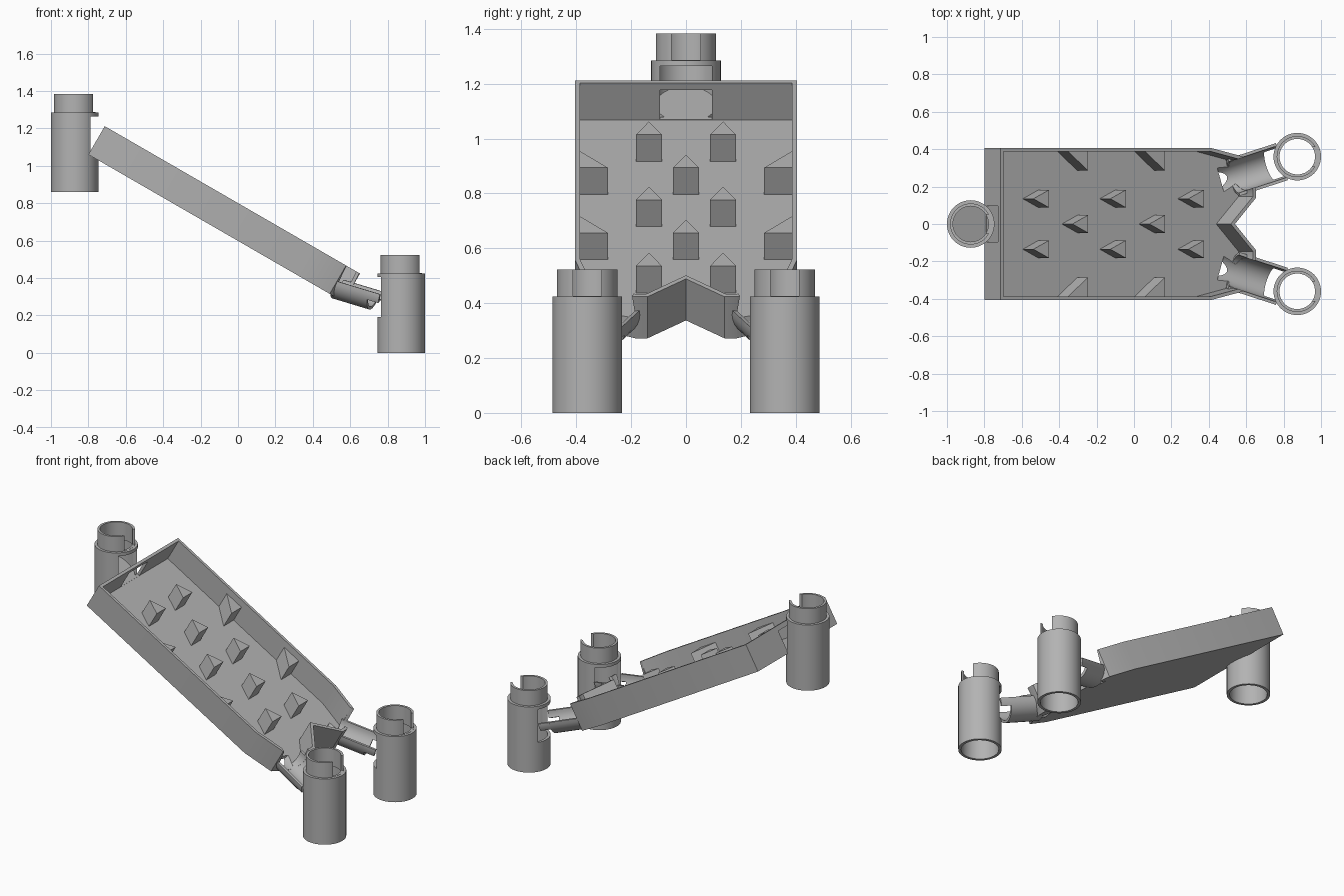
import bpy, bmesh
from math import sin, cos, pi, radians
from mathutils import Matrix, Vector

if "Cube" in bpy.data.objects:
    bpy.data.objects.remove(bpy.data.objects["Cube"])

grey = bpy.data.materials.new("plain grey")
grey.use_nodes = True
grey.diffuse_color = (0.45, 0.45, 0.45, 1)
grey.node_tree.nodes["Principled BSDF"].inputs["Base Color"].default_value = (0.45, 0.45, 0.45, 1)


def finish(name, bm, matrix=Matrix()):
    bmesh.ops.recalc_face_normals(bm, faces=bm.faces)
    mesh = bpy.data.meshes.new(name)
    bm.to_mesh(mesh)
    bm.free()
    mesh.transform(matrix)
    mesh.materials.append(grey)
    obj = bpy.data.objects.new(name, mesh)
    bpy.context.collection.objects.link(obj)
    return obj


def prism(name, points, vector, matrix=Matrix()):
    """Extrude a closed outline of 3D points along a vector."""
    bm = bmesh.new()
    face = bm.faces.new([bm.verts.new(p) for p in points])
    out = bmesh.ops.extrude_face_region(bm, geom=[face], use_keep_orig=True)
    verts = [v for v in out["geom"] if isinstance(v, bmesh.types.BMVert)]
    bmesh.ops.translate(bm, verts=verts, vec=Vector(vector))
    return finish(name, bm, matrix)


def box(name, lo, hi, matrix=Matrix()):
    base = [(lo[0], lo[1], lo[2]), (hi[0], lo[1], lo[2]), (hi[0], hi[1], lo[2]), (lo[0], hi[1], lo[2])]
    return prism(name, base, (0, 0, hi[2] - lo[2]), matrix)


def cut(obj, cutter):
    mod = obj.modifiers.new("cut", "BOOLEAN")
    mod.operation, mod.solver, mod.object = "DIFFERENCE", "EXACT", cutter
    bpy.context.view_layer.objects.active = obj
    bpy.ops.object.modifier_apply(modifier=mod.name)
    bpy.data.objects.remove(cutter)


def smooth(obj):
    bpy.ops.object.select_all(action="DESELECT")
    obj.select_set(True)
    bpy.context.view_layer.objects.active = obj
    bpy.ops.object.shade_smooth_by_angle(angle=radians(30))


def lathe(name, profile, matrix, steps=48):
    bm = bmesh.new()
    rings = [[bm.verts.new((r * cos(2 * pi * i / steps), r * sin(2 * pi * i / steps), z))
              for i in range(steps)] for r, z in profile]
    for a, b in zip(rings, rings[1:] + rings[:1]):
        for i in range(steps):
            j = (i + 1) % steps
            bm.faces.new((a[i], a[j], b[j], b[i]))
    return finish(name, bm, matrix)


def arc_shell(name, start, end, near, far, matrix, outer=0.104, inner=0.088, steps=16):
    """Piece of pipe wall along local x, from one angle to another."""
    angles = [radians(start + (end - start) * i / steps) for i in range(steps + 1)]
    ring = [(near, outer * cos(a), outer * sin(a)) for a in angles]
    ring += [(near, inner * cos(a), inner * sin(a)) for a in reversed(angles)]
    smooth(prism(name, ring, (far - near, 0, 0), matrix))


# Hollow posts with a plug collar, a slot in the collar and a side window
WALL, PLUG, BORE = 0.127, 0.11, 0.095
POST = [(WALL, 0), (WALL, 0.425), (PLUG, 0.425), (PLUG, 0.523),
        (BORE, 0.523), (BORE, 0.41), (PLUG, 0.405), (PLUG, 0)]


def post(name, x, y, z, window_angle):
    place = Matrix.Translation((x, y, z))
    obj = lathe(name, POST, place)
    cut(obj, box("slot_cutter", (0.03, -0.052, 0.426), (0.2, 0.052, 0.6), place))
    turned = place @ Matrix.Rotation(window_angle, 4, "Z")
    cut(obj, box("window_cutter", (0.04, -0.095, 0.19), (0.2, 0.095, 0.404), turned))
    smooth(obj)


SPREAD = radians(18)
post("upper_post", -0.873, 0, 0.86, 0)
for side, label in ((1, "back"), (-1, "front")):
    post(label + "_lower_post", 0.873, side * 0.36, 0, pi + side * SPREAD)

# Sloping plate inside the upper post, in line with the tray floor
ring = []
for i in range(48):
    px, py = 0.112 * cos(2 * pi * i / 48), 0.112 * sin(2 * pi * i / 48)
    ring.append((px - 0.873, py, 1.105 - 0.577 * px))
prism("upper_post_ramp", ring, (0, 0, 0.02))

# Tilted tray: local x runs downhill, local z is square to the floor
TILT = Matrix.Translation((-0.8, 0, 1.06)) @ Matrix.Rotation(radians(30), 4, "Y")


def outline(half, z):
    """Complete an outline whose last point lies on the centre line."""
    return [(u, y, z) for u, y in half] + [(u, -y, z) for u, y in reversed(half[:-1])]


outer = [(0, 0.405), (1.305, 0.405), (1.49, 0.362), (1.576, 0.185), (1.576, 0.14), (1.446, 0)]
inner = [(0.018, 0.387), (1.30, 0.387), (1.478, 0.345), (1.558, 0.18), (1.558, 0.147), (1.42, 0)]
tray = prism("tray", outline(outer, 0), (0, 0, 0.175), TILT)
cut(tray, prism("tray_cutter", outline(inner, 0.02), (0, 0, 0.3), TILT))
cut(tray, box("inlet_cutter", (-0.05, -0.095, 0.021), (0.017 + 0.02, 0.095, 0.145), TILT))

# Outlet troughs between the tray and the lower posts
for side, label in ((1, "back"), (-1, "front")):
    axis = (Matrix.Translation((0.873, side * 0.36, 0.288))
            @ Matrix.Rotation(pi + side * SPREAD, 4, "Z")
            @ Matrix.Rotation(radians(-16), 4, "Y"))
    bore = [(0.2, 0.087 * cos(2 * pi * i / 32), 0.087 * sin(2 * pi * i / 32)) for i in range(32)]
    cut(tray, prism("bore_cutter", bore, (0.23, 0, 0), axis))
    cut(tray, box("outlet_cutter", (0.2, -0.086, 0), (0.4, 0.086, 0.3), axis))
    arc_shell(label + "_trough", 180, 360, 0.155, 0.37, axis)
    arc_shell(label + "_trough_rim_a", 180, 208, 0.09, 0.16, axis)
    arc_shell(label + "_trough_rim_b", 332, 360, 0.09, 0.16, axis)
smooth(tray)

# Wedge-shaped deflector pegs standing on the tray floor
LENGTH, HALF, RISE = 0.096, 0.047, 0.117


def peg(name, u, tip_y, y_a, y_b, length):
    points = [(u - length, tip_y, 0.016), (u, y_a, 0.016), (u, y_b, 0.016)]
    prism(name, points, (0, 0, RISE), TILT)


for u in (0.322, 0.797, 1.279):
    for y in (-0.135, 0.135):
        peg("deflector_peg", u, y, y - HALF, y + HALF, LENGTH)
for u in (0.563, 1.038):
    peg("centre_peg", u, 0, -HALF, HALF, LENGTH)
    for s in (-1, 1):
        peg("side_peg", u, s * 0.39, s * 0.39, s * 0.285, 0.125)
